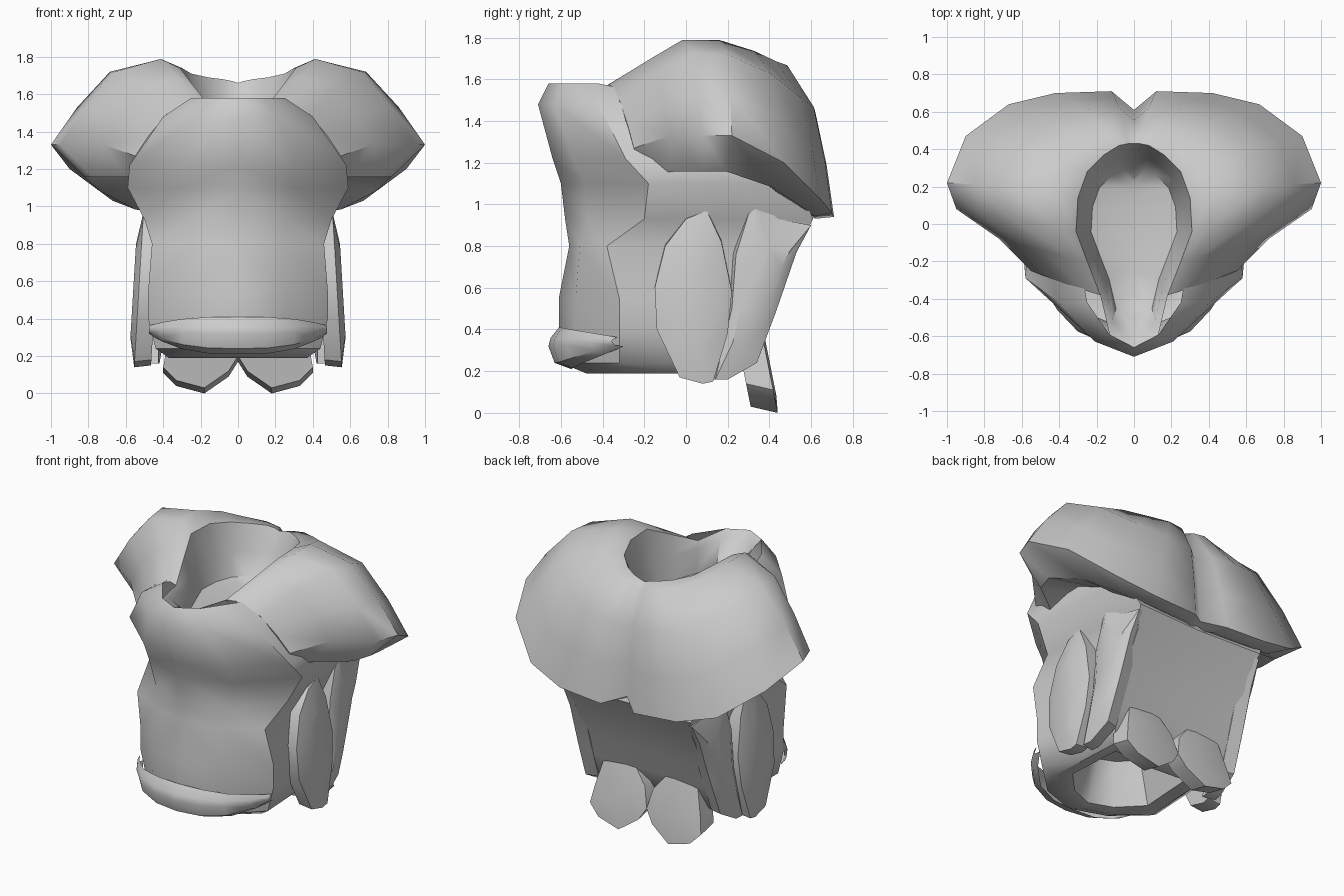
import bpy, bmesh
from mathutils import Vector

if "Cube" in bpy.data.objects:
    bpy.data.objects.remove(bpy.data.objects["Cube"])


def finish(name, bm, angle=0.6):
    """Mirror a right-hand half across x = 0 and shade it."""
    bmesh.ops.recalc_face_normals(bm, faces=bm.faces)
    me = bpy.data.meshes.new(name)
    bm.to_mesh(me)
    bm.free()
    ob = bpy.data.objects.new(name, me)
    bpy.context.collection.objects.link(ob)
    m = ob.modifiers.new("mirror", 'MIRROR')
    m.merge_threshold = 0.002
    bpy.ops.object.select_all(action='DESELECT')
    bpy.context.view_layer.objects.active = ob
    ob.select_set(True)
    bpy.ops.object.shade_smooth_by_angle(angle=angle)


def skin(name, rows, angle=0.6):
    """Join successive rows of points with quads."""
    bm = bmesh.new()
    vs = [[bm.verts.new(p) for p in r] for r in rows]
    for a, b in zip(vs, vs[1:]):
        for i in range(len(a) - 1):
            bm.faces.new((a[i], a[i + 1], b[i + 1], b[i]))
    finish(name, bm, angle)


def plate(name, outline, thick, bulge):
    """Thick plate from an outline, its outer face raised to a crown."""
    bm = bmesh.new()
    thick, bulge = Vector(thick), Vector(bulge)
    pts = [Vector(p) for p in outline]
    c = sum(pts, Vector()) / len(pts)
    outer = [bm.verts.new(p) for p in pts]
    crown = [bm.verts.new(c + (p - c) * 0.6 + bulge) for p in pts]
    inner = [bm.verts.new(p + thick) for p in pts]
    for i in range(len(pts)):
        j = (i + 1) % len(pts)
        bm.faces.new((outer[i], outer[j], crown[j], crown[i]))
        bm.faces.new((outer[i], inner[i], inner[j], outer[j]))
    bm.faces.new(crown)
    bm.faces.new(inner)
    finish(name, bm)


def half_ring(z, front, width, side, back):
    """Half cross-section: front centre, cheek, widest point, rear corner, back."""
    return [(0, front, z),
            (width * .52, front + (side - front) * .28, z),
            (width, side, z),
            (width * .96, side * .4 + back * .6 - .05, z),
            (width * .92, back, z),
            (0, back - .02, z)]


# Torso, top to bottom: z, front y, half width, side y, back y
torso = [(1.58, -.66, .25, -.42, .42), (1.48, -.71, .40, -.42, .46),
         (1.22, -.64, .58, -.29, .48), (1.10, -.60, .59, -.18, .54),
         (.93, -.58, .50, -.20, .61), (.80, -.56, .46, -.38, .54),
         (.55, -.61, .48, -.32, .43), (.40, -.61, .48, -.32, .38),
         (.24, -.60, .44, -.32, .31),
         (.19, -.48, .37, -.28, .24), (.20, -.42, .29, -.22, .15),
         (.46, -.33, .20, -.18, .08)]
rows = [half_ring(*t) for t in torso]
rows[0][3:] = [(x * 1.4, y, z - .1) for x, y, z in rows[0][3:]]
rows.append([(0, y * .5, z) for x, y, z in rows[-1]])
skin("torso", rows, 0.75)

# Rolled lip along the lower front of the torso
lip = []
for z, push in ((.41, 0), (.36, .04), (.32, .05), (.24, .02), (.21, -.06)):
    lip.append([(x, y - push * (1 - x), z + (.35 - z) * (x / .48) ** 3 * .8)
                for x, y in ((0, -.61), (.16, -.595), (.30, -.54), (.41, -.43), (.475, -.33))])
skin("lower_lip", lip)

# Shoulder mantle, front to back: neck rim point, lower edge point, bulge
mantle = [((.18, -.38, 1.57), (.55, -.25, 1.27), .08),
          ((.25, -.20, 1.66), (.72, -.08, 1.33), .14),
          ((.31, -.04, 1.74), (.95, .08, 1.33), .19),
          ((.30, .14, 1.74), (1.0, .22, 1.33), .19),
          ((.25, .28, 1.71), (.90, .47, 1.20), .18),
          ((.16, .37, 1.69), (.67, .64, 1.03), .17),
          ((.08, .42, 1.68), (.42, .70, .96), .17),
          ((.03, .43, 1.67), (.12, .71, .94), .16),
          ((0, .43, 1.66), (0, .61, .98), .13)]
cols = []
for rim, edge, bulge in mantle:
    a, b = Vector(rim), Vector(edge)
    x, y, z = edge
    up = Vector((0, y * .3, 1)) * bulge
    lower = z - (z - .92) * .42
    col = [a] + [a.lerp(b, t) + up * k for t, k in ((.16, .6), (.55, 1.08), (.8, .62))]
    cols.append(col + [b, (x * .82, y * .88, lower), (x * .55, y * .7, lower + .06)])
skin("shoulder_mantle", cols, 0.75)

# Front end face of the mantle
bm = bmesh.new()
bm.faces.new([bm.verts.new(p) for p in cols[0]])
finish("mantle_front_end", bm)

# Neck bowl from the chest top and mantle rim down to a floor
rim = rows[0][:2] + [m[0] for m in mantle]
bowl = [rim]
for s, z in ((.86, 1.54), (.74, 1.40), (.6, 1.35)):
    bowl.append([(x * s * (z > 1.35), (y + .05) * s - .05, z) for x, y, *_ in rim])
skin("neck_bowl", bowl, 0.8)

# Side hip plates, outlined in y and z
side = [(0, .93), (.10, .97), (.17, .82), (.22, .58), (.20, .38), (.13, .15),
        (.08, .14), (-.03, .17), (-.14, .40), (-.15, .60), (-.10, .80)]
plate("side_hip_plate", [(.555 - .06 * (z - .14), y, z) for y, z in side],
      (-.09, 0, .01), (.03, 0, 0))

# Rear hip plates, leaning backwards at the top
rear = [(.33, 1.05), (.44, .93), (.60, .90), (.53, .77), (.43, .48),
        (.34, .24), (.20, .16), (.14, .16), (.22, .50), (.24, .76)]
plate("rear_hip_plate", [(.50 - .10 * (y - .2), y, z) for y, z in rear],
      (-.08, -.02, 0), (.03, 0, 0))

# Pair of rounded tails below the back, outlined in x and z
tail = [(0, .17), (.05, .09), (.18, 0), (.33, .04), (.40, .11),
        (.38, .22), (.33, .42), (.16, .46), (.03, .30)]
plate("back_tail", [(x, .44 - .2 * z, z) for x, z in tail],
      (0, -.13, .03), (0, .01, 0))
